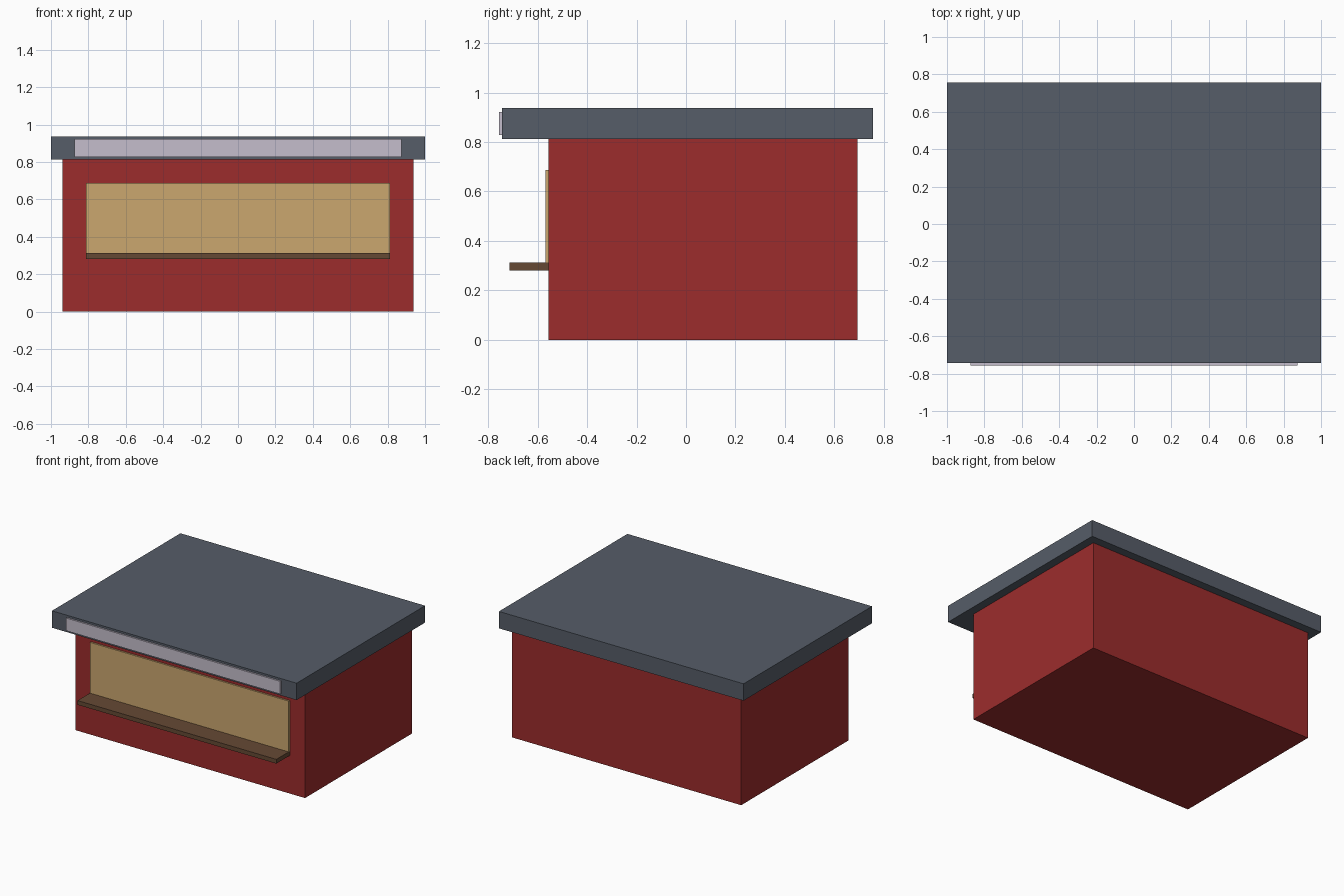
import bpy

if "Cube" in bpy.data.objects:
    bpy.data.objects.remove(bpy.data.objects["Cube"])


def material(name, r, g, b):
    """Flat colour given as 0-255 sRGB."""
    def lin(c):
        c /= 255
        return c / 12.92 if c <= 0.04045 else ((c + 0.055) / 1.055) ** 2.4
    m = bpy.data.materials.new(name)
    m.diffuse_color = (lin(r), lin(g), lin(b), 1)
    m.use_nodes = True
    m.node_tree.nodes["Principled BSDF"].inputs["Base Color"].default_value = m.diffuse_color
    return m


def box(name, half_x, y, z, mat):
    """Box centred on x = 0, spanning the y and z ranges."""
    bpy.ops.mesh.primitive_cube_add(
        size=1, location=(0, (y[0] + y[1]) / 2, (z[0] + z[1]) / 2))
    ob = bpy.context.object
    ob.name = name
    ob.scale = (2 * half_x, y[1] - y[0], z[1] - z[0])
    bpy.ops.object.transform_apply(location=True, rotation=False, scale=True)
    ob.data.materials.append(mat)
    return ob


red = material("red_paint", 156, 44, 44)
slate = material("slate_grey", 86, 93, 104)
tan = material("tan_wood", 203, 167, 111)
brown = material("brown_wood", 101, 73, 52)
lilac = material("pale_lilac", 197, 190, 204)

front, roof_front = -0.556, -0.744

# Kiosk body and overhanging flat roof
box("body", 0.9375, (front, 0.694), (0, 0.8125), red)
box("roof", 1.0, (roof_front, 0.756), (0.8125, 0.9375), slate)

# Blank sign board on the roof edge
box("sign_board", 0.875, (roof_front - 0.0125, roof_front), (0.828, 0.922), lilac)

# Serving hatch panel with the counter shelf below it
box("hatch_panel", 0.8125, (front - 0.0125, front), (0.3125, 0.6875), tan)
box("counter_shelf", 0.8125, (front - 0.157, front), (0.281, 0.3125), brown)
